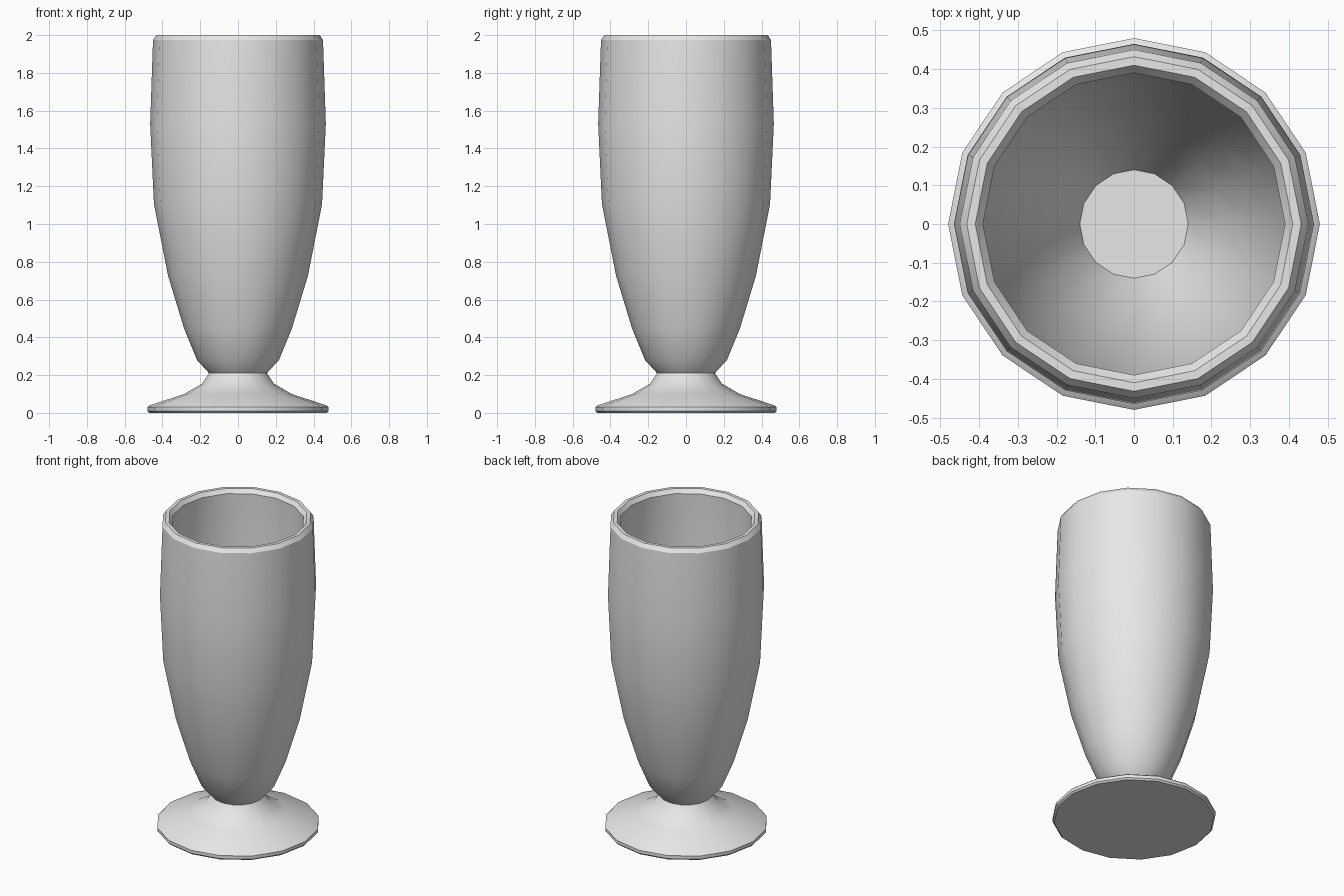
import bpy
import bmesh
import math

cube = bpy.data.objects.get("Cube")
if cube:
    bpy.data.objects.remove(cube, do_unlink=True)

SIDES = 16

# Single pale grey material
grey = bpy.data.materials.new("pale_grey")
grey.use_nodes = True
grey.diffuse_color = (0.8, 0.8, 0.8, 1)
grey.node_tree.nodes["Principled BSDF"].inputs["Base Color"].default_value = (0.8, 0.8, 0.8, 1)


def lathe(name, profile):
    """Turn a closed (radius, height) profile around z."""
    bm = bmesh.new()
    verts = [bm.verts.new((r, 0, z)) for r, z in profile]
    edges = [bm.edges.new(pair) for pair in zip(verts, verts[1:])]
    bmesh.ops.spin(bm, geom=verts + edges, cent=(0, 0, 0), axis=(0, 0, 1),
                   angle=2 * math.pi, steps=SIDES, use_duplicate=False)
    bmesh.ops.remove_doubles(bm, verts=bm.verts, dist=0.0005)
    bmesh.ops.recalc_face_normals(bm, faces=bm.faces)
    mesh = bpy.data.meshes.new(name)
    bm.to_mesh(mesh)
    bm.free()
    mesh.materials.append(grey)
    obj = bpy.data.objects.new(name, mesh)
    bpy.context.collection.objects.link(obj)
    bpy.ops.object.select_all(action='DESELECT')
    obj.select_set(True)
    bpy.context.view_layer.objects.active = obj
    bpy.ops.object.shade_smooth_by_angle(angle=math.radians(30))
    return obj


# Flared foot with a thin chamfered disc edge
lathe("foot", [
    (0, 0), (0.47, 0), (0.48, 0.01), (0.48, 0.03), (0.467, 0.04),
    (0.285, 0.10), (0.19, 0.155), (0.153, 0.21), (0, 0.215),
])

# Hollow bowl: outer wall, chamfered rim, inner wall, flat floor
lathe("bowl", [
    (0, 0.21), (0.153, 0.21), (0.217, 0.28), (0.285, 0.445), (0.37, 0.725),
    (0.445, 1.105), (0.465, 1.53), (0.45, 1.975), (0.432, 2.0),
    (0.41, 2.0), (0.39, 1.975), (0.405, 1.53), (0.385, 1.115),
    (0.312, 0.745), (0.228, 0.47), (0.14, 0.29), (0, 0.29),
])
